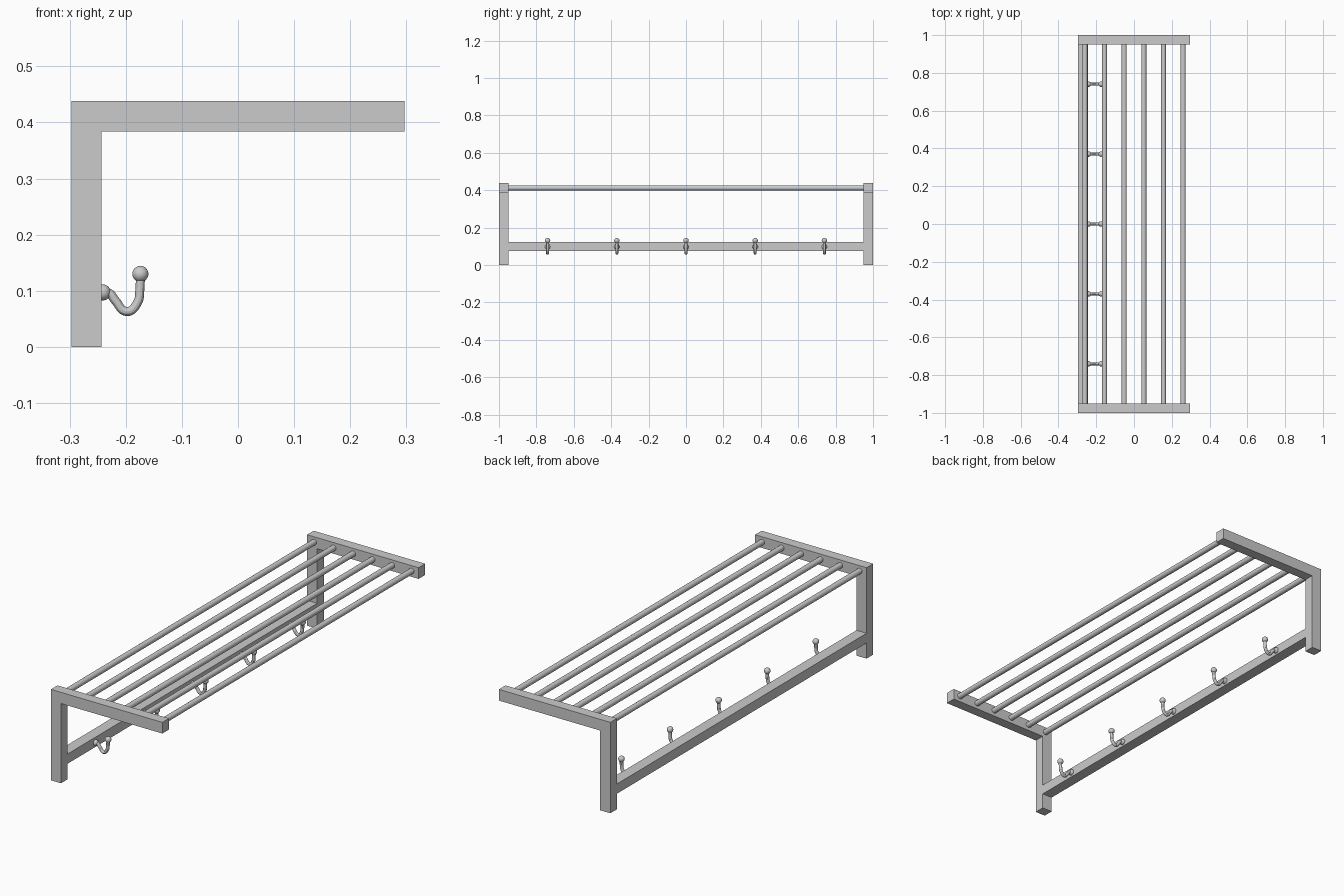
import bpy, bmesh, math

if "Cube" in bpy.data.objects:
    bpy.data.objects.remove(bpy.data.objects["Cube"])

BACK, FRONT, TOP, W = -0.297, 0.297, 0.438, 0.054
INNER = BACK + W


def box(name, lo, hi):
    bpy.ops.mesh.primitive_cube_add(size=1, location=[(a + b) / 2 for a, b in zip(lo, hi)])
    ob = bpy.context.object
    ob.name = name
    ob.scale = [b - a for a, b in zip(lo, hi)]
    return ob


def ball(name, loc, r):
    bpy.ops.mesh.primitive_uv_sphere_add(segments=24, ring_count=16, radius=r, location=loc)
    bpy.context.object.name = name
    bpy.ops.object.shade_smooth()


def bracket(name, y0, y1):
    # L-shaped profile extruded along y
    prof = [(BACK, 0), (INNER, 0), (INNER, TOP - W), (FRONT, TOP - W), (FRONT, TOP), (BACK, TOP)]
    bm = bmesh.new()
    face = bm.faces.new([bm.verts.new((x, y0, z)) for x, z in prof])
    ext = bmesh.ops.extrude_face_region(bm, geom=[face])
    verts = [g for g in ext["geom"] if isinstance(g, bmesh.types.BMVert)]
    bmesh.ops.translate(bm, verts=verts, vec=(0, y1 - y0, 0))
    bmesh.ops.recalc_face_normals(bm, faces=bm.faces)
    me = bpy.data.meshes.new(name)
    bm.to_mesh(me)
    bm.free()
    bpy.context.collection.objects.link(bpy.data.objects.new(name, me))


def hook(name, y):
    # Bent wire: out of the rail, down, round the U and up
    path = [(-0.246, 0.097), (-0.229, 0.095), (-0.219, 0.083), (-0.198, 0.063),
            (-0.179, 0.079), (-0.175, 0.101), (-0.174, 0.130)]
    cu = bpy.data.curves.new(name, 'CURVE')
    cu.dimensions = '3D'
    cu.bevel_depth = 0.008
    cu.bevel_resolution = 4
    cu.resolution_u = 8
    cu.use_fill_caps = True
    sp = cu.splines.new('BEZIER')
    sp.bezier_points.add(len(path) - 1)
    for p, (x, z) in zip(sp.bezier_points, path):
        p.co = (x, y, z)
        p.handle_left_type = p.handle_right_type = 'AUTO'
    ob = bpy.data.objects.new(name, cu)
    bpy.context.collection.objects.link(ob)
    bpy.ops.object.select_all(action='DESELECT')
    ob.select_set(True)
    bpy.context.view_layer.objects.active = ob
    bpy.ops.object.convert(target='MESH')
    bpy.ops.object.shade_smooth_by_angle()


# End brackets
bracket("left_bracket", -1, -0.95)
bracket("right_bracket", 0.95, 1)

# Rail carrying the hooks
box("hook_rail", (BACK, -0.95, 0.075), (INNER, 0.95, 0.122))

# Round shelf bars
for i in range(6):
    x = -0.26 + i * 0.104
    bpy.ops.mesh.primitive_cylinder_add(vertices=24, radius=0.0135, depth=1.91,
                                        location=(x, 0, 0.412), rotation=(math.pi / 2, 0, 0))
    bpy.context.object.name = f"shelf_bar_{i + 1}"
    bpy.ops.object.shade_smooth_by_angle()

# Hooks with round base and ball tip
for i in range(5):
    y = (i - 2) * 0.37
    ball(f"hook_base_{i + 1}", (-0.241, y, 0.097), 0.0143)
    ball(f"hook_tip_{i + 1}", (-0.174, y, 0.130), 0.0143)
    hook(f"hook_{i + 1}", y)
